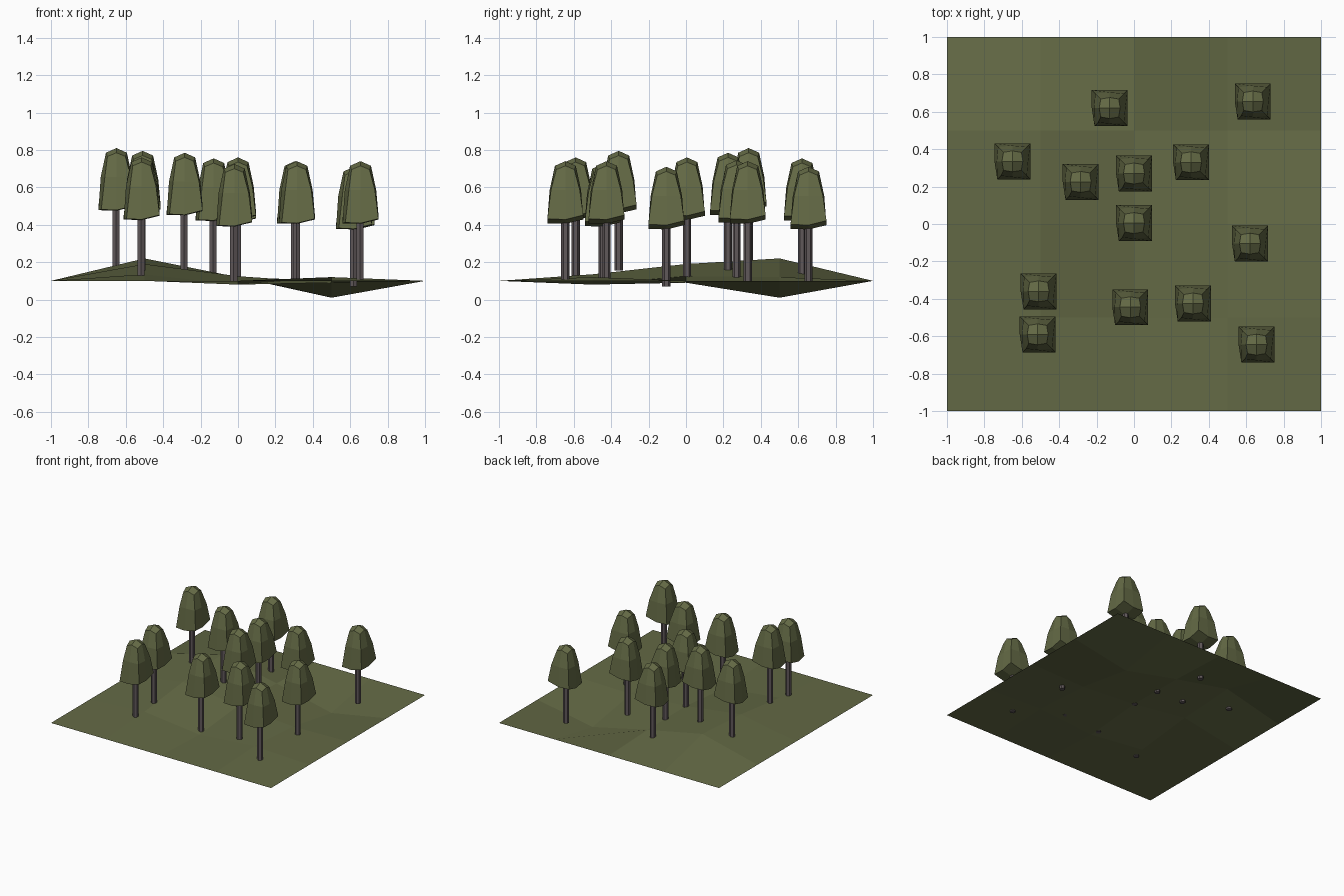
import bpy, bmesh
from mathutils import Matrix

if "Cube" in bpy.data.objects:
    bpy.data.objects.remove(bpy.data.objects["Cube"])


def material(name, rgb):
    m = bpy.data.materials.new(name)
    m.diffuse_color = (*rgb, 1)
    m.use_nodes = True
    m.node_tree.nodes["Principled BSDF"].inputs["Base Color"].default_value = m.diffuse_color
    return m


green = material("olive green", (0.127, 0.144, 0.060))
bark = material("grey bark", (0.118, 0.098, 0.102))


def mesh_from(bm, name, mat):
    bmesh.ops.recalc_face_normals(bm, faces=bm.faces[:])
    me = bpy.data.meshes.new(name)
    bm.to_mesh(me)
    bm.free()
    me.materials.append(mat)
    return me


def add(name, me, loc=(0, 0, 0)):
    ob = bpy.data.objects.new(name, me)
    ob.location = loc
    bpy.context.collection.objects.link(ob)
    return ob


# Ground: 4 x 4 sheet with uneven inner points
heights = {(-1, 1): 0.22, (0, 1): 0.12, (1, 1): 0.01,
           (-1, 0): 0.19, (0, 0): 0.125, (1, 0): 0.09,
           (-1, -1): 0.135, (0, -1): 0.08, (1, -1): 0.12}
bm = bmesh.new()
bmesh.ops.create_grid(bm, x_segments=4, y_segments=4, size=1)
for v in bm.verts:
    v.co.z = heights.get((round(v.co.x * 2), round(v.co.y * 2)), 0.10)
ground = mesh_from(bm, "ground", green)
if ground.polygons[0].normal.z < 0:
    ground.flip_normals()
add("ground", ground)

# Canopy: divided cube tapered upwards to a low peak, origin at the peak
bm = bmesh.new()
bmesh.ops.create_cube(bm, size=2)
bmesh.ops.subdivide_edges(bm, edges=bm.edges[:], cuts=1, use_grid_fill=True)
for v in bm.verts:
    x, y, level = (round(c) for c in v.co)
    out = abs(x) + abs(y)            # 0 centre, 1 edge middle, 2 corner
    if level == 1:
        r, z = (0.056, 0.048)[out == 2], (0, -0.025, -0.045)[out]
    elif level == 0:
        r, z = (0.084, 0.077)[out == 2], -0.155
    else:
        r, z = 0.096, (-0.335, -0.322, -0.308)[out]
        z += 0.010 * x + 0.010 * y   # tilted lower rim
    v.co = (x * r, y * r, z)
    if level < 1 and x < 0 and y < 0:
        v.co.x += 0.015
canopy = mesh_from(bm, "canopy", green)

# Trunk: slim hexagonal post below the canopy
bm = bmesh.new()
bmesh.ops.create_cone(bm, cap_ends=True, segments=6, radius1=0.022,
                      radius2=0.022, depth=0.36,
                      matrix=Matrix.Translation((-0.003, 0, -0.46)))
trunk = mesh_from(bm, "trunk", bark)

# Trees: x, y, height of the peak
trees = [(-0.65, 0.335, 0.81), (-0.13, 0.62, 0.755), (0.635, 0.655, 0.71),
         (-0.285, 0.225, 0.785), (0, 0.27, 0.745), (0.305, 0.33, 0.74),
         (0, 0.005, 0.76), (0.62, -0.105, 0.71), (-0.51, -0.36, 0.795),
         (-0.515, -0.59, 0.76), (-0.02, -0.445, 0.725),
         (0.315, -0.425, 0.74), (0.655, -0.645, 0.74)]
for i, pos in enumerate(trees, 1):
    add(f"canopy_{i}", canopy, pos)
    add(f"trunk_{i}", trunk, pos)
